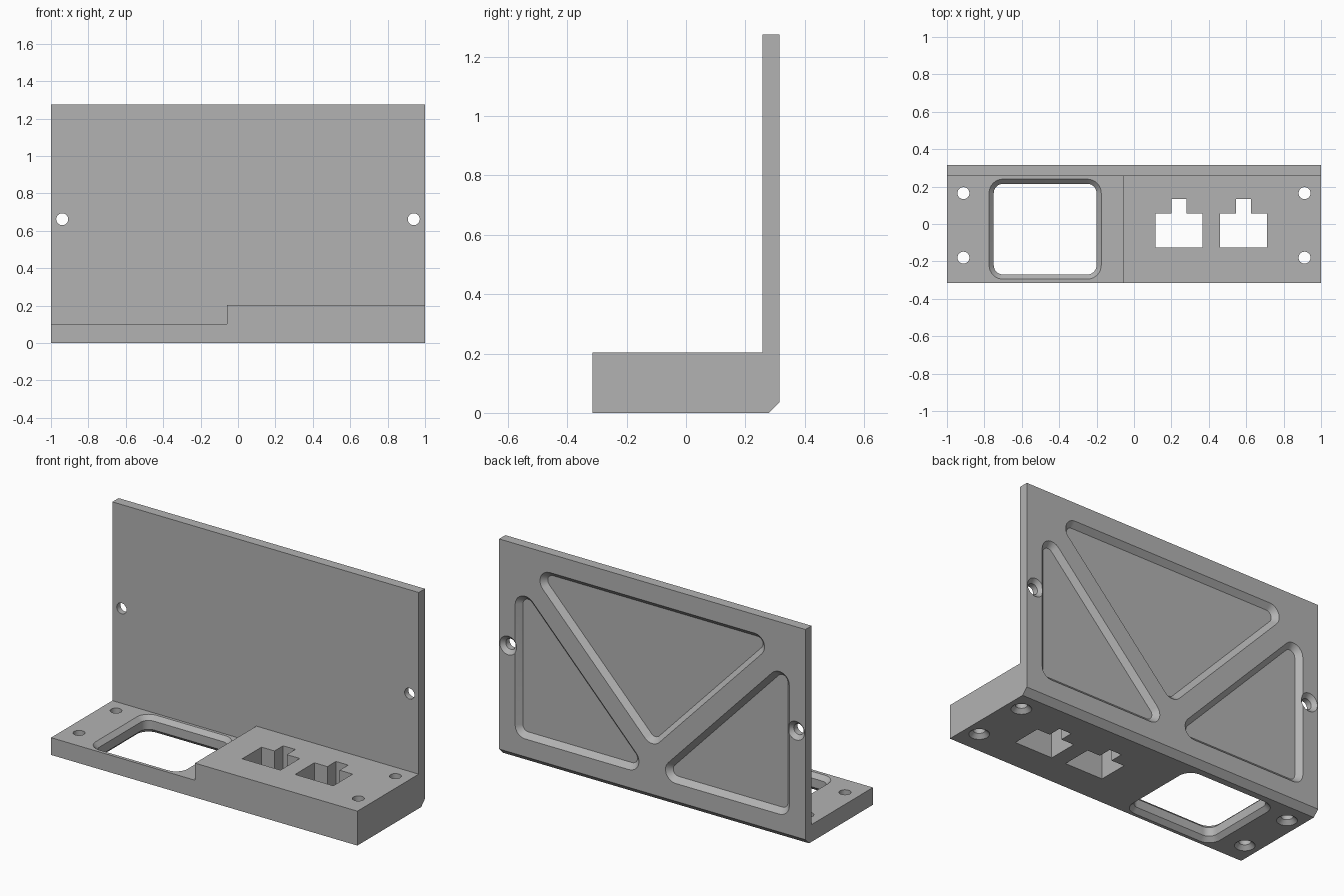
import bpy, bmesh, math
from mathutils import Vector

if "Cube" in bpy.data.objects:
    bpy.data.objects.remove(bpy.data.objects["Cube"], do_unlink=True)

FRONT, BACK, WALL, TOP = -0.315, 0.315, 0.257, 1.275

grey = bpy.data.materials.new("plain grey")
grey.use_nodes = True
grey.diffuse_color = (0.45, 0.45, 0.45, 1)
grey.node_tree.nodes["Principled BSDF"].inputs["Base Color"].default_value = (0.45, 0.45, 0.45, 1)


def loft(name, axis, rings):
    """Closed solid through (depth, outline) rings stacked along an axis."""
    place = {"x": lambda d, a, b: (d, a, b),
             "y": lambda d, a, b: (a, d, b),
             "z": lambda d, a, b: (a, b, d)}[axis]
    bm = bmesh.new()
    loops = [[bm.verts.new(place(d, *p)) for p in pts] for d, pts in rings]
    for lo, hi in zip(loops, loops[1:]):
        for i in range(len(lo)):
            bm.faces.new((lo[i - 1], lo[i], hi[i], hi[i - 1]))
    bm.faces.new(loops[0])
    bm.faces.new(loops[-1])
    bmesh.ops.recalc_face_normals(bm, faces=bm.faces)
    mesh = bpy.data.meshes.new(name)
    bm.to_mesh(mesh)
    bm.free()
    mesh.materials.append(grey)
    obj = bpy.data.objects.new(name, mesh)
    bpy.context.collection.objects.link(obj)
    return obj


def rounded(corners, radius, inset=0.0, steps=8):
    """Counter-clockwise convex outline with rounded corners, moved inwards by inset."""
    pts = [Vector(c) for c in corners]
    out = []
    for i, p in enumerate(pts):
        a = (p - pts[i - 1]).normalized()
        b = (pts[(i + 1) % len(pts)] - p).normalized()
        turn = math.atan2(a.x * b.y - a.y * b.x, a.dot(b))
        centre = p + (b - a).normalized() * radius / math.cos(turn / 2)
        start = math.atan2(-a.x, a.y)
        for k in range(steps + 1):
            t = start + turn * k / steps
            out.append(centre + Vector((math.cos(t), math.sin(t))) * (radius - inset))
    return out


def rect(x0, x1, y0, y1):
    return [(x0, y0), (x1, y0), (x1, y1), (x0, y1)]


def circle(x, y, r, n=32):
    return [(x + r * math.cos(math.tau * i / n), y + r * math.sin(math.tau * i / n)) for i in range(n)]


def cut(target, cutter):
    cutter.hide_render = True
    mod = target.modifiers.new("cut", "BOOLEAN")
    mod.operation, mod.solver, mod.object = "DIFFERENCE", "EXACT", cutter
    bpy.context.view_layer.objects.active = target
    bpy.ops.object.modifier_apply(modifier=mod.name)
    bpy.data.objects.remove(cutter, do_unlink=True)


def countersunk(axis, x, v, near, face, far):
    """Screw hole from near to far, with its countersink opening at face."""
    s = math.copysign(1, far - face)
    return loft("screw_hole", axis, [
        (near, circle(x, v, 0.032)), (face - s * 0.023, circle(x, v, 0.032)),
        (face, circle(x, v, 0.055)), (far, circle(x, v, 0.055))])


# L-shaped body with the lower back edge chamfered
profile = [(FRONT, 0), (BACK - 0.035, 0), (BACK, 0.035), (BACK, TOP),
           (WALL, TOP), (WALL, 0.203), (FRONT, 0.203)]
bracket = loft("bracket", "x", [(-1, profile), (1, profile)])

# Lower half of the shelf
step = rect(-1.1, -0.06, FRONT - 0.1, WALL)
cut(bracket, loft("shelf_step", "z", [(0.102, step), (0.5, step)]))

# Rounded window chamfered on both faces
window = rect(-0.775, -0.175, -0.295, 0.24)
wide, narrow = rounded(window, 0.075), rounded(window, 0.075, 0.025)
cut(bracket, loft("window", "z", [(-0.1, wide), (0, wide), (0.025, narrow),
                                  (0.077, narrow), (0.102, wide), (0.2, wide)]))

# Socket openings with a latch notch
for x in (0.24, 0.585):
    outline = [(x - 0.125, -0.125), (x + 0.125, -0.125), (x + 0.125, 0.055), (x + 0.04, 0.055),
               (x + 0.04, 0.135), (x - 0.04, 0.135), (x - 0.04, 0.055), (x - 0.125, 0.055)]
    cut(bracket, loft("socket", "z", [(-0.1, outline), (0.4, outline)]))

# Screw holes in shelf and wall
for side in (-1, 1):
    for y in (-0.18, 0.165):
        cut(bracket, countersunk("z", side * 0.912, y, 0.4, 0, -0.1))
    cut(bracket, countersunk("y", side * 0.94, 0.662, 0.1, BACK, 0.4))

# Triangular pockets in the back of the wall
right_angle = [(0.0, 0.14), (0.895, 0.14), (0.895, 1.08)]
mirrored = [(-x, z) for x, z in reversed(right_angle)]
middle = [(0, 0.305), (0.82, 1.165), (-0.82, 1.165)]
for tri in (right_angle, mirrored, middle):
    rim, floor = rounded(tri, 0.065), rounded(tri, 0.065, 0.03)
    cut(bracket, loft("pocket", "y", [(BACK - 0.03, floor), (BACK, rim), (0.4, rim)]))

bpy.ops.object.select_all(action="DESELECT")
bracket.select_set(True)
bpy.context.view_layer.objects.active = bracket
bpy.ops.object.shade_smooth_by_angle(angle=math.radians(30))
